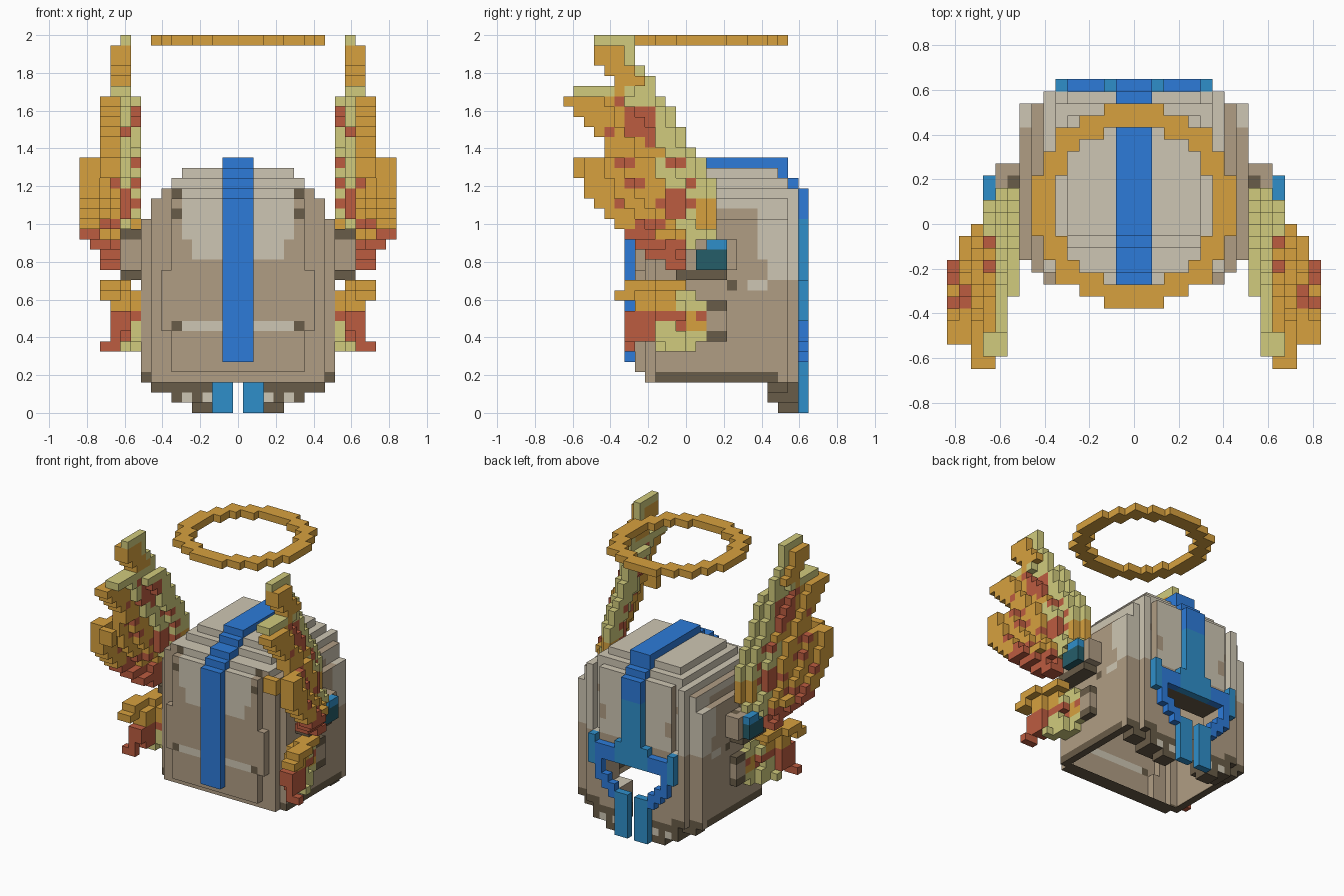
import bpy, bmesh, math

if "Cube" in bpy.data.objects:
    bpy.data.objects.remove(bpy.data.objects["Cube"])

V = 2 / 37                      # block size
Y0 = -12 * V                    # front edge of the block grid


def linear(h):
    out = []
    for n in (0, 2, 4):
        c = int(h[n:n + 2], 16) / 255
        out.append(c / 12.92 if c < 0.04045 else ((c + 0.055) / 1.055) ** 2.4)
    return out + [1]


NAMES = ["taupe", "light_beige", "dark_brown", "blue", "teal_blue", "dark_teal", "gold", "pale_yellow", "brick_red"]
HEX = ["b09d84", "cec6b3", "695c48", "2d7bd9", "2f8fca", "255d69", "d7a13f", "d1cb7d", "bc5c40"]
TAUPE, LIGHT, DARK, BLUE, TEAL, DTEAL, GOLD, PALE, RED = range(9)
MATS = []
for name, h in zip(NAMES, HEX):
    m = bpy.data.materials.new(name)
    m.diffuse_color = linear(h)
    m.use_nodes = True
    m.node_tree.nodes["Principled BSDF"].inputs["Base Color"].default_value = m.diffuse_color
    MATS.append(m)

DIRS = {(1, 0, 0): [(1, 0, 0), (1, 1, 0), (1, 1, 1), (1, 0, 1)],
        (-1, 0, 0): [(0, 0, 0), (0, 0, 1), (0, 1, 1), (0, 1, 0)],
        (0, 1, 0): [(0, 1, 0), (0, 1, 1), (1, 1, 1), (1, 1, 0)],
        (0, -1, 0): [(0, 0, 0), (1, 0, 0), (1, 0, 1), (0, 0, 1)],
        (0, 0, 1): [(0, 0, 1), (1, 0, 1), (1, 1, 1), (0, 1, 1)],
        (0, 0, -1): [(0, 0, 0), (0, 1, 0), (1, 1, 0), (1, 0, 0)]}


def box(cells, i0, i1, j0, j1, k0, k1, col):
    """Fill an inclusive range of blocks."""
    for i in range(i0, i1 + 1):
        for j in range(j0, j1 + 1):
            for k in range(k0, k1 + 1):
                cells[i, j, k] = col


def build(name, cells, paint=None, skip=None):
    """Skin the blocks with outer faces and merge flat areas of one colour."""
    bm = bmesh.new()
    verts = {}
    for (i, j, k), col in cells.items():
        for d, quad in DIRS.items():
            if (i + d[0], j + d[1], k + d[2]) in cells or (skip and skip(i, j, k, d)):
                continue
            ring = []
            for a, b, c in quad:
                key = (i + a, j + b, k + c)
                if key not in verts:
                    verts[key] = bm.verts.new(((key[0] - 0.5) * V, Y0 + key[1] * V, key[2] * V))
                ring.append(verts[key])
            f = bm.faces.new(ring)
            f.material_index = paint(i, j, k, d) if paint else col
    bmesh.ops.dissolve_limit(bm, angle_limit=0.01, verts=bm.verts[:], edges=bm.edges[:], delimit={'MATERIAL'})
    me = bpy.data.meshes.new(name)
    bm.to_mesh(me)
    bm.free()
    for m in MATS:
        me.materials.append(m)
    bpy.context.collection.objects.link(bpy.data.objects.new(name, me))


# Pack body: stepped front, rounded top and a rounded back plate
body = {}
box(body, -9, 9, 9, 21, 3, 18, TAUPE)
box(body, -8, 8, 8, 21, 3, 20, TAUPE)
box(body, -6, 6, 7, 7, 4, 20, TAUPE)
box(body, -7, 7, 7, 7, 8, 13, TAUPE)
box(body, -7, 7, 8, 22, 3, 21, TAUPE)
box(body, -6, 6, 10, 21, 22, 22, TAUPE)
box(body, -5, 5, 11, 20, 23, 23, TAUPE)
box(body, -8, 8, 20, 21, 2, 2, DARK)
box(body, -6, 6, 20, 22, 1, 2, DARK)
box(body, -4, 4, 21, 22, 0, 0, DARK)


def opening(i, k):
    return abs(i) <= 2 and k <= 5 or abs(i) <= 4 and 6 <= k <= 9


for (i, j, k) in list(body):
    if j >= 20 and opening(i, k) or j == 22 and abs(i) == 6 and k >= 13:
        del body[i, j, k]


def open_shell(i, j, k, d):
    """The pack is hollow: open underneath and behind the back opening."""
    if d == (0, 1, 0):
        return j == 19 and opening(i, k)
    return d == (0, 0, -1) and k == 3 and abs(i) < 9 and 9 < j < 20


def paint_body(i, j, k, d):
    a = abs(i)
    if k <= 2:
        return LIGHT if a in (3, 5) and k == 1 and d[1] else DARK
    if d[2] < 0:
        return DARK
    if d[2] > 0:
        return LIGHT if k >= 21 or k != 20 and j >= 20 or j <= 8 and a < 6 else TAUPE
    if k >= 22:
        return LIGHT
    if k == 3 and a == 9 and j < 21:
        return DARK
    if d[1] < 0 and j <= 8:
        if a == 6 and k in (8, 19, 21):
            return DARK
        if a <= 5 and k == 8 or a <= 5 and k >= 17 or a <= 4 and k >= 15:
            return LIGHT
        return TAUPE
    if d[0] and a >= 7:
        if j >= 20 and k >= 13 or j >= 19 and k >= 15 or k >= 20:
            return LIGHT
        if k == 12 and j in (16, 18, 19) or j in (14, 15, 16) and k in (15, 16):
            return LIGHT if j != 16 or k != 12 else DARK
        return TAUPE
    if d[1] > 0:
        if k >= 13:
            return TAUPE if (a, k) in ((5, 15), (5, 16), (6, 18)) else LIGHT
        return DARK if a >= 6 and k <= 3 else TAUPE
    return TAUPE


build("pack_body", body, paint_body, open_shell)

# Blue strap running over the front, top and back
strap = {}
box(strap, -1, 1, 6, 6, 5, 20, BLUE)
box(strap, -1, 1, 7, 7, 21, 21, BLUE)
box(strap, -1, 1, 8, 9, 22, 22, BLUE)
box(strap, -1, 1, 10, 10, 23, 23, BLUE)
box(strap, -1, 1, 11, 21, 24, 24, BLUE)
box(strap, -1, 1, 21, 21, 23, 23, BLUE)
box(strap, -1, 1, 22, 22, 22, 22, BLUE)
box(strap, -1, 1, 23, 23, 19, 21, BLUE)
box(strap, -1, 1, 23, 23, 13, 18, TEAL)
build("strap", strap)

# Loop around the back opening with two hanging tails
loop = {}
box(loop, -5, 5, 23, 23, 10, 11, BLUE)
box(loop, -2, 2, 23, 23, 10, 12, TEAL)
for s in (-1, 1):
    def side(a, b, *rest):
        box(loop, min(s * a, s * b), max(s * a, s * b), *rest)
    side(6, 6, 22, 23, 9, 12, TEAL)
    side(5, 5, 23, 23, 7, 11, BLUE)
    side(4, 4, 23, 23, 6, 7, BLUE)
    side(3, 3, 23, 23, 5, 6, BLUE)
    side(1, 2, 23, 23, 0, 5, TEAL)
# the sides of the outer blocks are dark where they meet the pack
build("back_loop", loop, lambda i, j, k, d: DTEAL if j == 22 and d[0] else loop[i, j, k])

# Halo
halo = {(i, j, 36): GOLD for i in range(-8, 9) for j in range(5, 22)
        if 6.45 < math.hypot(i, j - 13) < 8.5}
build("halo", halo)

# Wing outlines: front and back limit of each block row, from the bottom up
UPPER = [(10, 12), (8, 12), (7, 13), (6, 15), (5, 15), (4, 15), (3, 15), (2, 15), (2, 15), (1, 14), (1, 14), (4, 13),
         (4, 12), (3, 12), (2, 11), (1, 11), (0, 10), (1, 9), (5, 9), (4, 8), (3, 7), (3, 7), (3, 7)]
LOWER = [(9, 13), (7, 14), (6, 14), (6, 15), (7, 14), (5, 13), (6, 12)]
# Red patches on the upper wing: row position, height, radius
PATCHES = [(10.6, 20, 1.7), (7, 28, 1.5), (5.5, 24, 0.8), (10.5, 24, 0.8), (6.5, 22, 0.8), (5, 30, 0.5),
           (5, 20, 0.5), (8.5, 18, 0.8), (8, 26, 0.5), (12, 22, 0.5), (7, 17, 1), (4, 27, 0.5)]


def blob(j, k, p):
    return math.sin(j * 1.9 + p) + math.sin(k * 1.3 + j * 0.8)


def upper_wing(s):
    cells = {}
    for n, (j0, j1) in enumerate(UPPER):
        k = 14 + n
        # innermost column and number of columns in this row
        first, span = ((2, 2), (2, 2), (2, 3), (1, 5))[n] if n < 4 else (0, 6) if k < 25 else (0, 4) if k < 31 else (1, 2)
        for j in range(j0, j1):
            frac = (j1 - j - 0.5) / (j1 - j0)
            i = first + min(span - 1, int(frac * span + 0.5))
            if j < 2:
                i = min(i, 3)
            if k == 36:
                i = 1
            for t in {i, max(i - 1, first)}:
                pale = frac < 0.36 or t <= 1 and k < 32 or k == 36 or k == 31 and j < 5
                col = PALE if pale else GOLD
                if 18 <= k <= 20 and j >= 13:
                    col = GOLD
                if k < 17 and blob(j, k, 1) > -0.9 or any(math.hypot(j - a, k - b) <= r for a, b, r in PATCHES):
                    col = RED
                cells[s * (10 + t), j, k] = col
    return cells


def lower_wing(s):
    cells = {}
    for n, (j0, j1) in enumerate(LOWER):
        k = 6 + n
        for j in range(j0, j1):
            frac = (j1 - j - 0.5) / (j1 - j0)
            i = 2 + int(frac * 2) if k == 12 else int(frac * (4 if k == 11 else 3))
            col = PALE if j >= 11 and k in (10, 11) or j >= 9 and k < 8 else GOLD
            if k in (8, 9) and j < 12 or k == 7 and j < 9 or k == 9 and j == 13:
                col = RED
            if k == 8 and j in (9, 10):
                col = PALE
            for t in {i, max(i - 1, 0)}:
                cells[s * (10 + t), j, k] = col
    # stray feather tip
    cells[s * 13, 6, 6] = cells[s * 12, 6, 6] = cells[s * 12, 6, 7] = RED
    return cells


def brackets(s):
    cells = {}
    a, b = sorted((s * 10, s * 11))
    box(cells, a, b, 11, 15, 13, 13, DARK)
    box(cells, a, b, 12, 16, 14, 16, TAUPE)
    box(cells, a, b, 12, 13, 17, 17, DARK)
    box(cells, s * 10, s * 10, 15, 15, 16, 16, DARK)
    box(cells, s * 12, s * 12, 13, 15, 14, 15, DTEAL)
    box(cells, s * 12, s * 12, 14, 15, 16, 16, TEAL)
    box(cells, s * 10, s * 10, 14, 15, 7, 10, DARK)
    box(cells, s * 10, s * 10, 14, 15, 8, 9, TAUPE)
    return cells


# Mirrored wings and their mounts; blocks already used by a mount are left out of the wings
for s, label in ((-1, "left"), (1, "right")):
    mount = brackets(s)
    build(label + "_wing_mounts", mount)
    for part, cells in (("upper", upper_wing(s)), ("lower", lower_wing(s))):
        build(f"{label}_{part}_wing", {c: m for c, m in cells.items() if c not in mount})
